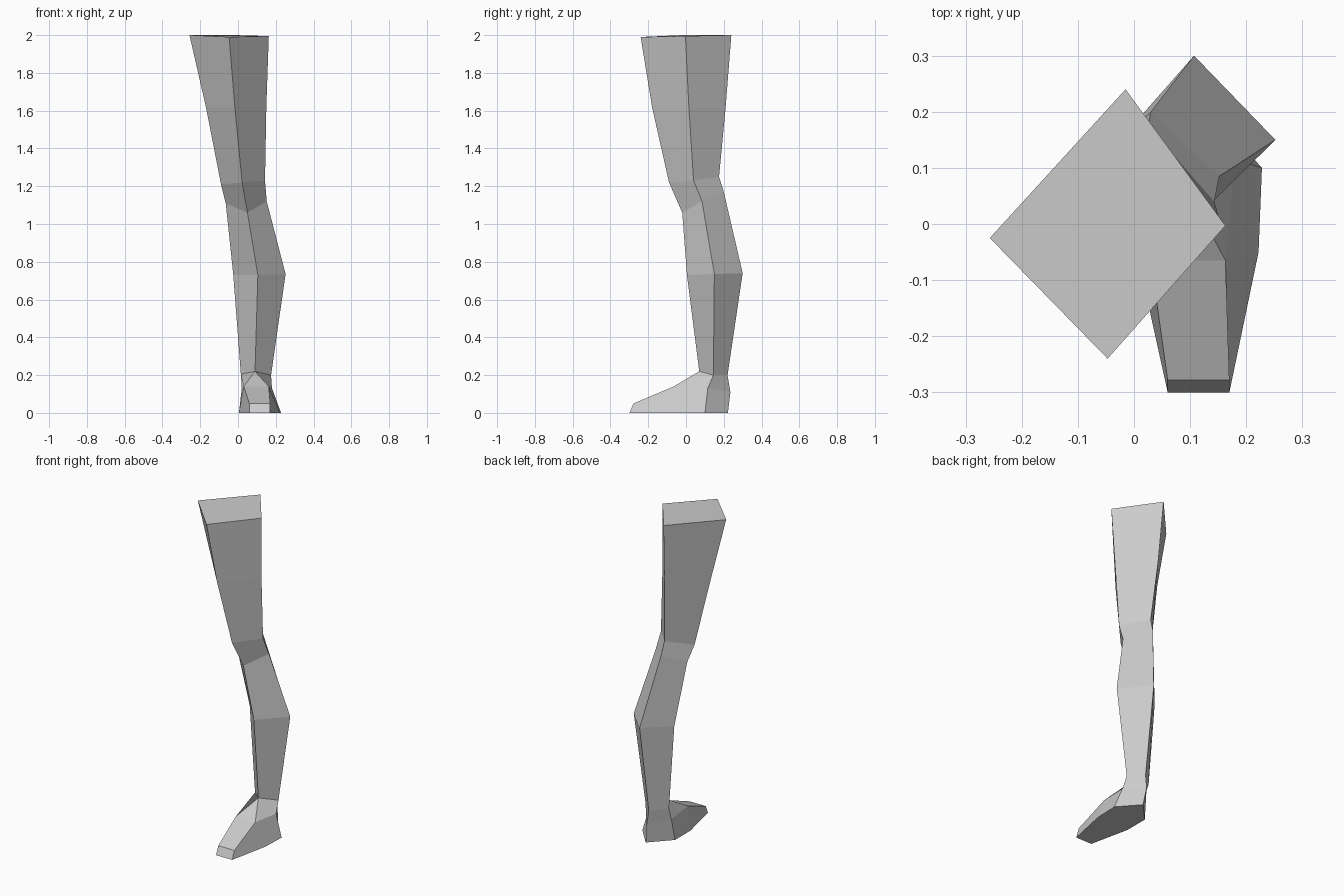
import bpy, bmesh


def make_object(name, verts, faces):
    bm = bmesh.new()
    bv = [bm.verts.new(v) for v in verts]
    for f in faces:
        bm.faces.new([bv[i] for i in f])
    bmesh.ops.recalc_face_normals(bm, faces=bm.faces)
    mesh = bpy.data.meshes.new(name)
    bm.to_mesh(mesh)
    bm.free()
    obj = bpy.data.objects.new(name, mesh)
    bpy.context.collection.objects.link(obj)
    return obj


# Diamond cross-sections, each ordered left, front, right, back
ankle = [(0.015, 0.145, 0.205), (0.09, 0.07, 0.22), (0.175, 0.145, 0.2), (0.1, 0.22, 0.2)]
rings = [
    [(-0.257, -0.025, 2.0), (-0.047, -0.24, 1.99), (0.163, -0.003, 1.995), (-0.015, 0.24, 2.0)],
    [(-0.17, 0.0, 1.62), (-0.017, -0.18, 1.62), (0.15, 0.015, 1.62), (0.0, 0.21, 1.62)],
    [(-0.09, 0.045, 1.21), (0.022, -0.09, 1.22), (0.143, 0.04, 1.23), (0.025, 0.175, 1.25)],
    [(-0.065, 0.08, 1.11), (0.05, -0.02, 1.06), (0.152, 0.085, 1.12), (0.03, 0.2, 1.17)],
    [(-0.025, 0.15, 0.73), (0.105, 0.005, 0.73), (0.252, 0.15, 0.735), (0.107, 0.3, 0.74)],
    ankle,
]

# Leg: four-sided tube through the sections, capped at the hip
leg_faces = [(0, 1, 2, 3)]
for r in range(len(rings) - 1):
    for k in range(4):
        n = (k + 1) % 4
        leg_faces.append((r * 4 + k, r * 4 + n, r * 4 + 4 + n, r * 4 + 4 + k))
make_object("leg", [p for ring in rings for p in ring], leg_faces)

# Foot: ankle ring, instep ring, toe edge and flat sole
instep = [(0.03, -0.065, 0.14), (0.163, -0.065, 0.14), (0.18, 0.115, 0.13),
          (0.105, 0.235, 0.11), (0.02, 0.115, 0.13)]
toe = [(0.06, -0.278, 0.05), (0.17, -0.278, 0.05)]
sole = [(0.06, -0.3, 0), (0.17, -0.3, 0), (0.222, -0.05, 0), (0.228, 0.1, 0),
        (0.12, 0.222, 0), (0.005, 0.1, 0), (0.005, -0.05, 0)]
foot_faces = [
    (1, 4, 5), (0, 8, 4, 1), (1, 5, 6, 2), (2, 6, 7, 3), (3, 7, 8, 0),
    (4, 9, 10, 5), (9, 11, 12, 10), (5, 10, 12, 13), (5, 13, 14, 6),
    (6, 14, 15, 7), (7, 15, 16, 8), (8, 16, 17, 4), (4, 17, 11, 9),
    tuple(range(11, 18)),
]
make_object("foot", ankle + instep + toe + sole, foot_faces)
